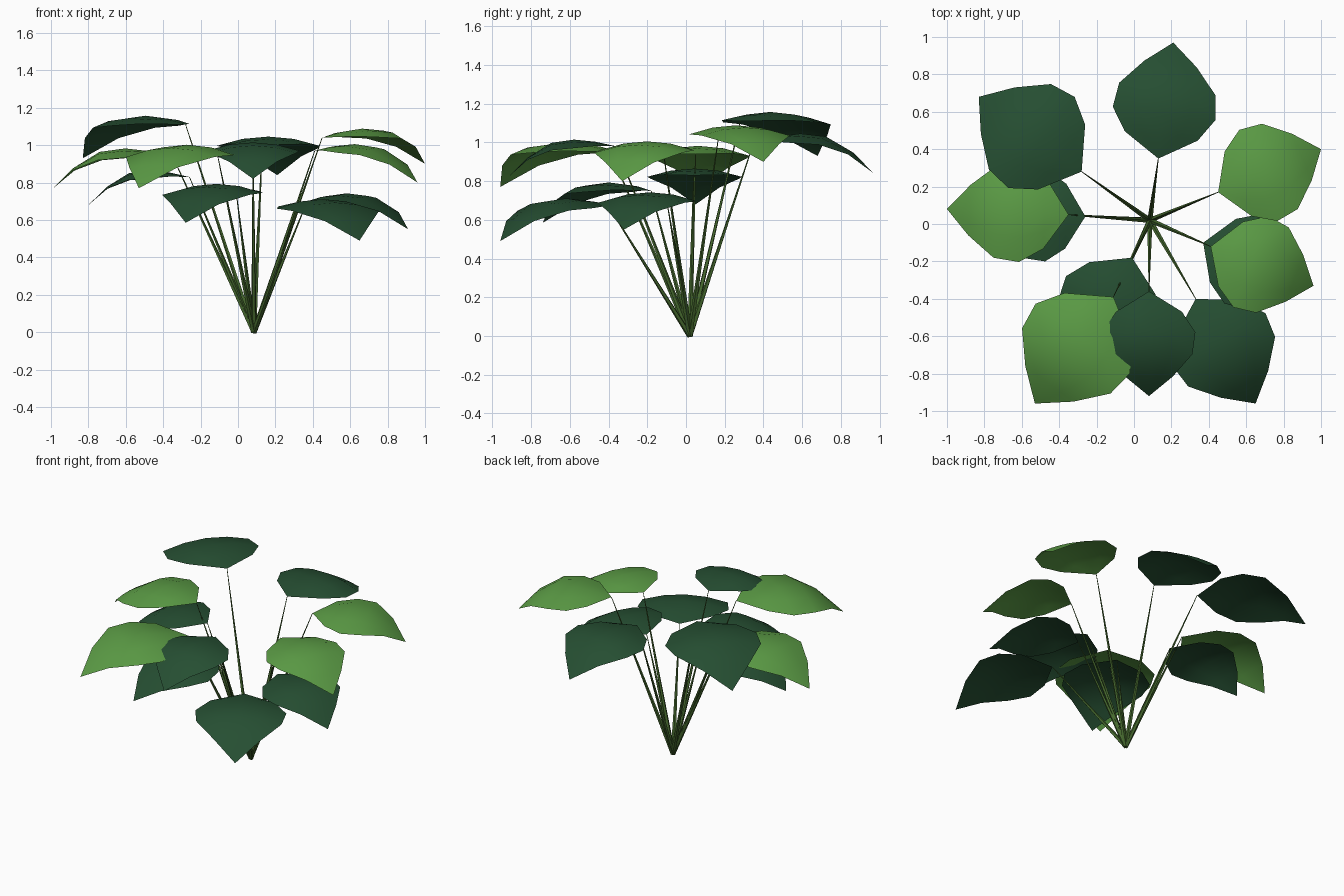
import bpy, bmesh
from mathutils import Vector

cube = bpy.data.objects.get("Cube")
if cube:
    bpy.data.objects.remove(cube)


def material(name, colour):
    mat = bpy.data.materials.new(name)
    mat.use_nodes = True
    mat.diffuse_color = (*colour, 1)
    bsdf = next(n for n in mat.node_tree.nodes if n.type == 'BSDF_PRINCIPLED')
    bsdf.inputs["Base Color"].default_value = (*colour, 1)
    bsdf.inputs["Roughness"].default_value = 0.8
    return mat


DARK = material("dark_green", (0.019, 0.077, 0.032))
LIGHT = material("light_green", (0.107, 0.337, 0.061))
STEM = material("stem_green", (0.06, 0.14, 0.027))

ROOT = Vector((0.085, 0.02, 0))
# Leaf rows: distance along, half width, arch height (all per unit length)
ROWS = [(0, 0, 0), (0.195, 0.315, 0.098), (0.39, 0.443, 0.173),
        (0.6, 0.415, 0.203), (0.815, 0.226, 0.13), (1, 0, 0)]
COLUMNS = (-1, -0.5, 0, 0.5, 1)


def finish(bm, name, mat):
    mesh = bpy.data.meshes.new(name)
    bm.to_mesh(mesh)
    bm.free()
    mesh.materials.append(mat)
    obj = bpy.data.objects.new(name, mesh)
    bpy.context.collection.objects.link(obj)
    return obj


def add_leaf(name, base, tip, mat, width):
    """Arched, drooping leaf blade spanning base to tip."""
    base, tip = Vector(base), Vector(tip)
    chord = tip - base
    length = chord.to_2d().length
    side = Vector((-chord.y, chord.x, 0)).normalized()
    bm = bmesh.new()
    grid = []
    for along, half, arch in ROWS:
        row = []
        for c in COLUMNS:
            p = base + chord * along + side * (c * half * length * width)
            p.z += length * (arch - 0.4 * (c * half) ** 2)
            row.append(bm.verts.new(p))
        grid.append(row)
    for a, b in zip(grid, grid[1:]):
        for i in range(len(COLUMNS) - 1):
            bm.faces.new((a[i], b[i], b[i + 1], a[i + 1]))
    bmesh.ops.remove_doubles(bm, verts=bm.verts, dist=0.0001)
    bmesh.ops.recalc_face_normals(bm, faces=bm.faces)
    if sum(f.normal.z for f in bm.faces) < 0:
        bmesh.ops.reverse_faces(bm, faces=bm.faces)
    for f in bm.faces:
        f.smooth = True
    finish(bm, name, mat)


def add_stem(name, top):
    """Straight tapered stalk from the root to the leaf base."""
    axis = Vector(top) - ROOT
    bm = bmesh.new()
    bmesh.ops.create_cone(bm, cap_ends=True, segments=5, radius1=0.015,
                          radius2=0.002, depth=axis.length)
    obj = finish(bm, name, STEM)
    obj.rotation_mode = 'QUATERNION'
    obj.rotation_quaternion = axis.to_track_quat('Z', 'Y')
    obj.location = ROOT + axis / 2


# name, leaf base, leaf tip, colour, width factor
LEAVES = [
    ("back", (0.13, 0.35, 1.0), (0.21, 0.97, 0.84), DARK, 1),
    ("back_right", (-0.28, 0.28, 1.11), (-0.83, 0.68, 0.93), DARK, 1),
    ("back_left", (0.45, 0.17, 1.04), (1.0, 0.40, 0.90), LIGHT, 1),
    ("left_upper", (0.41, -0.12, 0.97), (0.96, -0.33, 0.80), LIGHT, 1),
    ("left_lower", (0.37, -0.10, 0.70), (0.91, -0.32, 0.55), DARK, 1),
    ("right_lower", (-0.26, 0.04, 0.83), (-0.80, 0.05, 0.68), DARK, 1.02),
    ("right_upper", (-0.35, 0.05, 0.94), (-1.0, 0.08, 0.76), LIGHT, 0.92),
    ("front_left", (0.33, -0.40, 0.67), (0.65, -0.96, 0.49), DARK, 1),
    ("front_right_lower", (-0.01, -0.18, 0.75), (-0.28, -0.74, 0.585), DARK, 1),
    ("front_right_upper", (-0.11, -0.39, 0.95), (-0.53, -0.96, 0.77), LIGHT, 1),
    ("front", (0.08, -0.36, 0.98), (0.08, -0.92, 0.82), DARK, 1),
]
for place, base, tip, mat, width in LEAVES:
    add_leaf(place + "_leaf", base, tip, mat, width)
    add_stem(place + "_stem", base)
